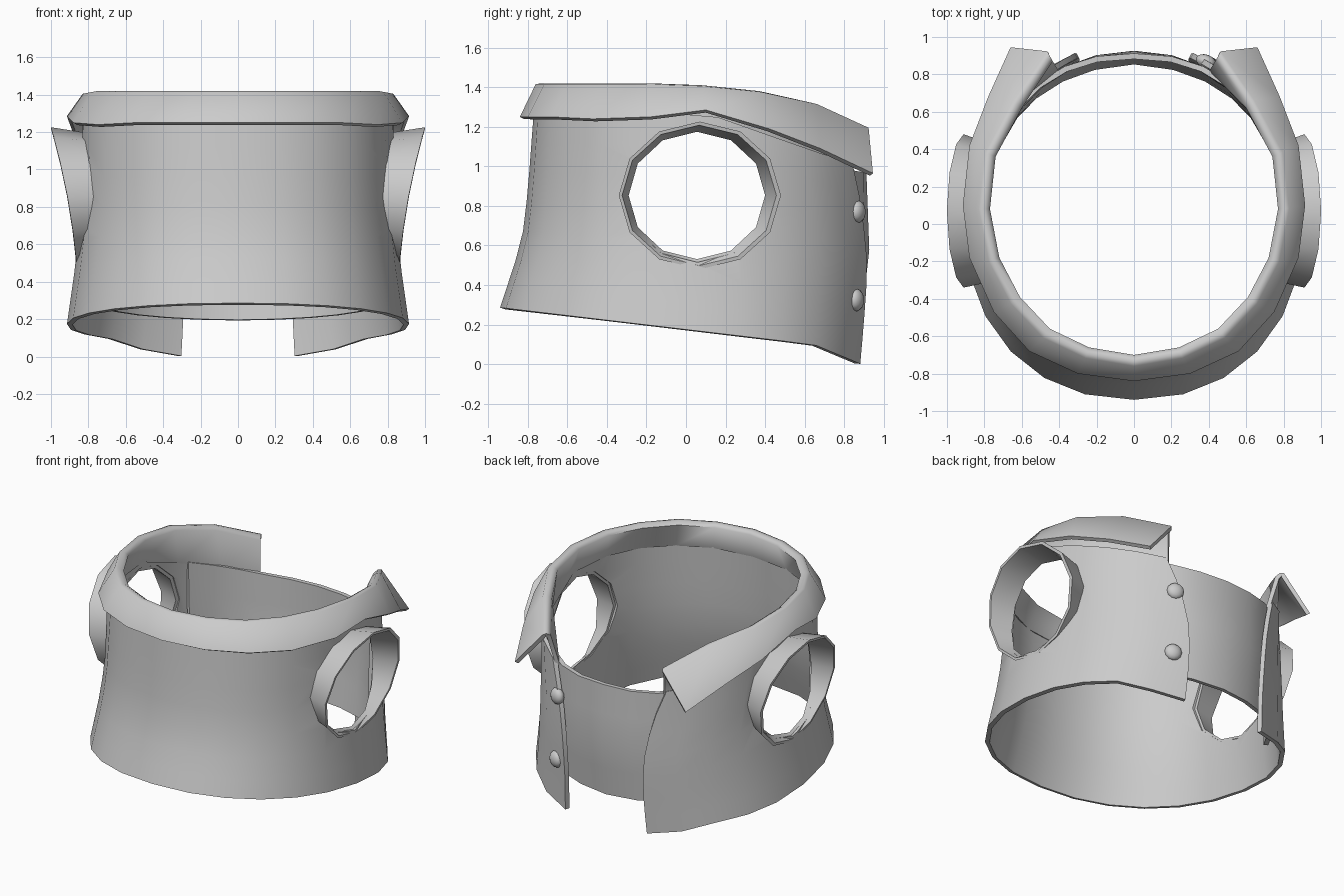
import bpy, bmesh
from math import sin, cos, pi, atan2, copysign
from mathutils import Vector, Matrix

if "Cube" in bpy.data.objects:
    bpy.data.objects.remove(bpy.data.objects["Cube"])

grey = bpy.data.materials.new("plain_grey")
grey.use_nodes = True
COLOUR = (0.6, 0.6, 0.6, 1)
grey.diffuse_color = COLOUR
grey.node_tree.nodes["Principled BSDF"].inputs["Base Color"].default_value = COLOUR

MID_Y = 0.05      # depth of the widest point
POWER = 0.91      # squareness of the cross-section


def make_object(name, bm):
    mesh = bpy.data.meshes.new(name)
    bm.to_mesh(mesh)
    bm.free()
    ob = bpy.data.objects.new(name, mesh)
    bpy.context.collection.objects.link(ob)
    mesh.materials.append(grey)
    return ob


def grid(name, rows, closed=False):
    """Skin a list of point rows, optionally joining the ends of each row."""
    bm = bmesh.new()
    verts = [[bm.verts.new(p) for p in row] for row in rows]
    n = len(rows[0])
    for low, high in zip(verts, verts[1:]):
        for j in range(n if closed else n - 1):
            k = (j + 1) % n
            bm.faces.new((low[j], low[k], high[k], high[j]))
    return make_object(name, bm)


def finish(ob, angle=0.7):
    bpy.ops.object.select_all(action='DESELECT')
    bpy.context.view_layer.objects.active = ob
    ob.select_set(True)
    for mod in list(ob.modifiers):
        bpy.ops.object.modifier_apply(modifier=mod.name)
    bpy.ops.object.shade_smooth_by_angle(angle=angle)


def thicken(ob, thickness):
    mod = ob.modifiers.new("thickness", 'SOLIDIFY')
    mod.thickness = thickness
    mod.offset = -1
    mod.use_even_offset = True


def blend(v, keys):
    """Linear interpolation through (position, value) pairs."""
    v = min(max(v, keys[0][0]), keys[-1][0])
    for (p, a), (q, b) in zip(keys, keys[1:]):
        if v <= q:
            return a + (b - a) * (v - p) / (q - p)


def half_width(v):
    return blend(v, [(0, .915), (.3, .868), (.55, .842), (1, .835)])


def hem(y):
    return .175 - .118 * y - .3 * max(0, y - .65)


def neckline(y):
    return blend(y, [(-1, 1.27), (.1, 1.27), (.44, 1.15), (.87, 1.0)])


def section(theta, v):
    """Horizontal outline; theta is measured from the front."""
    s, c = sin(theta), cos(theta)
    front = blend(v, [(0, .99), (.35, .88), (.6, .85), (1, .82)])
    back = blend(v, [(0, .87), (.5, .915), (1, .9)])
    y = MID_Y - copysign(abs(c) ** POWER, c) * (front if c > 0 else back)
    return copysign(abs(s) ** POWER, s) * half_width(v), y


def shell(theta, v):
    x, y = section(theta, v)
    return Vector((x, y, hem(y) + (neckline(y) - hem(y)) * v))


# Main body, open at the back
levels = [0, .12, .25, .4, .55, .7, .85, 1]
cols = 22
body = grid("body", [[shell((pi - .315 - .2 * v ** 3) * (2 * j / cols - 1), v)
                      for j in range(cols + 1)] for v in levels])
thicken(body, .03)


# Arm openings: twelve-sided outlines shared by the hole and the sleeve band
def oval(ry, rz, cy, cz):
    return [(cy + ry * sin(i * pi / 6), cz + rz * cos(i * pi / 6)) for i in range(12)]


inner = oval(.345, .322, .055, .853)
hole = oval(.365, .34, .058, .855)
rim = oval(.41, .373, .07, .853)
rim_inside = oval(.39, .355, .067, .853)

cutter = grid("armhole_cutter", [[(x, y, z) for y, z in hole] for x in (-2, 2)], True)
cutter.hide_render = True
bm = bmesh.new()
bm.from_mesh(cutter.data)
bmesh.ops.holes_fill(bm, edges=bm.edges, sides=0)
bmesh.ops.recalc_face_normals(bm, faces=bm.faces)
bm.to_mesh(cutter.data)
bm.free()
cut = body.modifiers.new("armholes", 'BOOLEAN')
cut.object = cutter
cut.operation = 'DIFFERENCE'
cut.solver = 'EXACT'
finish(body)
bpy.data.objects.remove(cutter)


def wall_x(y, z):
    reach = abs((y - MID_Y) / .89) ** 2.2
    return half_width((z - .18) / 1.09) * (1 - reach) ** .45 - .03


def rim_x(y, z):
    return .87 + .185 * (z - .52) - .12 * (y - .07) ** 2


# Sleeve bands, flaring outwards
for side, label in ((1, "left"), (-1, "right")):
    loops = [(hole, wall_x), (rim, rim_x), (rim_inside, rim_x), (inner, wall_x), (hole, wall_x)]
    band = grid(label + "_sleeve_band",
                [[(side * f(y, z), y, z) for y, z in ring] for ring, f in loops], True)
    bm = bmesh.new()
    bm.from_mesh(band.data)
    bmesh.ops.remove_doubles(bm, verts=bm.verts, dist=.0001)
    bmesh.ops.recalc_face_normals(bm, faces=bm.faces)
    bm.to_mesh(band.data)
    bm.free()
    finish(band)


# Back panel behind the opening, its lower corners tucked inwards
def panel_point(phi, v):
    x, y = section(pi - phi, v)
    side = abs(sin(phi))
    tuck = .96 + side * (.015 * v - .06 * (1 - v))
    x, y = x * tuck, y * tuck
    low = .19 + .15 * (.9 - y)
    return x, y, low + (neckline(y) - .03 - low) * v


panel = grid("back_panel", [[panel_point(1.1 * (1 - j / 5), v) for j in range(11)]
                            for v in (0, .25, .5, .75, 1)])
thicken(panel, .03)
finish(panel)

# Folded collar: outer edge and fold line for one half, front to back
edge = [(0, -.84, 1.25), (.3, -.8, 1.25), (.56, -.68, 1.25), (.75, -.47, 1.24), (.88, -.18, 1.25),
        (.915, .1, 1.285), (.88, .42, 1.19), (.78, .68, 1.09), (.66, .945, .965)]
fold = [(0, -.7, 1.4), (.24, -.66, 1.4), (.45, -.56, 1.4), (.61, -.39, 1.4), (.72, -.18, 1.4),
        (.77, .08, 1.39), (.74, .36, 1.36), (.6, .62, 1.3), (.435, .87, 1.18)]


def fold_shift(out, up):
    """The fold line moved outwards and upwards."""
    return [Vector(p) + Vector((p[0], p[1] - MID_Y, 0)).normalized() * out + Vector((0, 0, up))
            for p in fold]


def collar_base(p):
    q = shell(atan2(p[0], MID_Y - p[1]), .96)
    return Vector((q.x * .958, q.y * .958, q.z))


def mirrored(points):
    return [(-p[0], p[1], p[2]) for p in points[:0:-1]] + [tuple(p) for p in points]


collar = grid("collar", [mirrored(r) for r in (edge, fold_shift(.06, .015), fold_shift(.03, .02), fold,
                                               [collar_base(p) for p in fold])])
thicken(collar, .025)
finish(collar, 1.25)

# Two domed buttons on the left flap
for name, v in (("upper_button", .77), ("lower_button", .32)):
    spot = shell(pi - .44, v)
    bm = bmesh.new()
    bmesh.ops.create_uvsphere(bm, u_segments=12, v_segments=8, radius=.057)
    facing = Vector((.4, 1, 0)).to_track_quat('Z', 'Y').to_matrix().to_4x4()
    bm.transform(Matrix.Translation((spot.x, spot.y - .01, spot.z)) @ facing
                 @ Matrix.Diagonal((1, 1, .65, 1)))
    finish(make_object(name, bm), 1)
